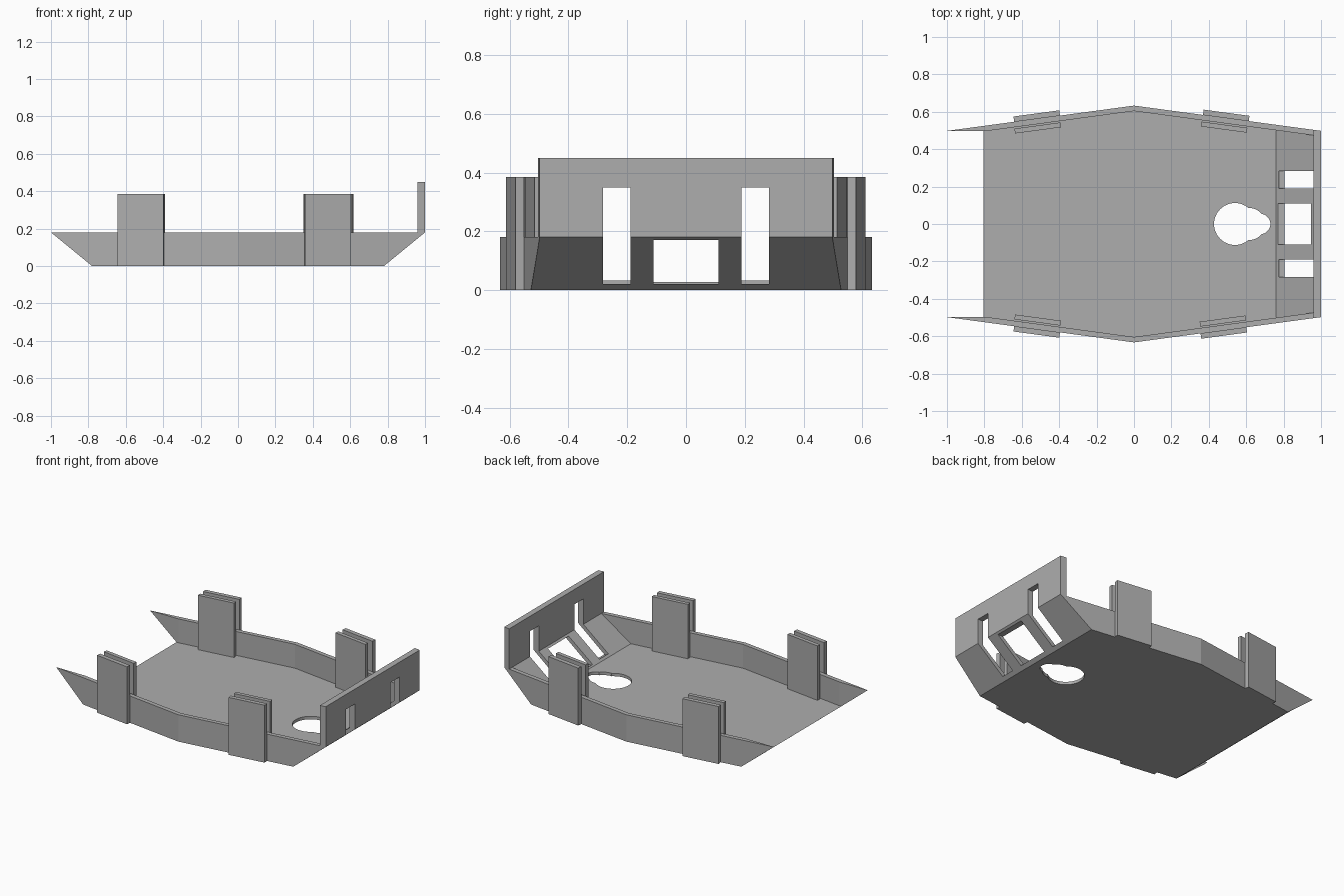
import bpy, bmesh, math
from mathutils import Vector

cube = bpy.data.objects.get("Cube")
if cube:
    bpy.data.objects.remove(cube, do_unlink=True)

grey = bpy.data.materials.new("plain grey")
grey.use_nodes = True
GREY = (0.42, 0.42, 0.42, 1)
grey.diffuse_color = GREY
grey.node_tree.nodes["Principled BSDF"].inputs["Base Color"].default_value = GREY


def finish(name, bm):
    bmesh.ops.recalc_face_normals(bm, faces=bm.faces)
    mesh = bpy.data.meshes.new(name)
    bm.to_mesh(mesh)
    bm.free()
    mesh.materials.append(grey)
    obj = bpy.data.objects.new(name, mesh)
    bpy.context.collection.objects.link(obj)
    return obj


def prism(name, points, vector):
    """Extrude a closed 3D outline along a vector."""
    bm = bmesh.new()
    face = bm.faces.new([bm.verts.new(p) for p in points])
    ext = bmesh.ops.extrude_face_region(bm, geom=[face])
    moved = [v for v in ext["geom"] if isinstance(v, bmesh.types.BMVert)]
    bmesh.ops.translate(bm, verts=moved, vec=Vector(vector))
    return finish(name, bm)


def side_prism(name, profile):
    return prism(name, [(x, -0.8, z) for x, z in profile], (0, 1.6, 0))


def plan_prism(name, half):
    """Mirror a half outline across y = 0 and extrude it upwards."""
    pts = half + [(x, -y) for x, y in reversed(half)]
    return prism(name, [(x, y, -0.1) for x, y in pts], (0, 0, 0.9))


def box(name, centre, size, angle=0):
    bm = bmesh.new()
    bmesh.ops.create_cube(bm, size=1)
    for v in bm.verts:
        v.co = Vector(a * b for a, b in zip(v.co, size))
    obj = finish(name, bm)
    obj.location = centre
    obj.rotation_euler.z = angle
    return obj


def boolean(obj, cutter, operation):
    mod = obj.modifiers.new("cut", "BOOLEAN")
    mod.operation = operation
    mod.solver = "EXACT"
    mod.object = cutter
    cutter.hide_render = True
    bpy.context.view_layer.update()
    bpy.context.view_layer.objects.active = obj
    bpy.ops.object.modifier_apply(modifier=mod.name)
    bpy.data.objects.remove(cutter, do_unlink=True)


# Hull body: side profile limited by the six-sided plan
hull = side_prism("hull", [(-0.78, 0), (0.78, 0), (1, 0.18), (1, 0.45),
                           (0.96, 0.45), (0.96, 0.18), (-1, 0.18)])
boolean(hull, plan_prism("plan", [(-1.1, 0.4845), (0, 0.633), (1.1, 0.4845)]), "INTERSECT")

# Hollow interior, leaving floor, side walls, ramp and end wall
cavity = side_prism("cavity", [(-1.2, 0.02), (0.76, 0.02), (0.96, 0.18),
                               (0.96, 0.6), (-1.2, 0.6)])
boolean(cavity, plan_prism("inner_plan", [(-1.3, 0.497), (-0.79, 0.497),
                                          (0, 0.604), (1.1, 0.455)]), "INTERSECT")
boolean(hull, cavity, "DIFFERENCE")

# Keyhole opening in the floor
for x, r in [(0.54, 0.112), (0.615, 0.086), (0.675, 0.054)]:
    bm = bmesh.new()
    bmesh.ops.create_cone(bm, cap_ends=True, segments=48, radius1=r, radius2=r, depth=0.1)
    hole = finish("hole", bm)
    hole.location.x = x
    boolean(hull, hole, "DIFFERENCE")

# Openings through the ramp and end wall
boolean(hull, box("window", (0.94, 0, 0.095), (0.34, 0.22, 0.15)), "DIFFERENCE")
for side in (-1, 1):
    boolean(hull, box("slot", (0.94, side * 0.236, 0.185), (0.33, 0.094, 0.33)), "DIFFERENCE")

# Paired upright tabs clasping the side walls
TILT = math.atan(0.135)
for end, side, outer_x, inner_x in [("front", 1, -0.52, -0.515), ("front", -1, -0.52, -0.515),
                                    ("rear", 1, 0.493, 0.482), ("rear", -1, 0.48, 0.475)]:
    label = end + ("_left" if side > 0 else "_right")
    angle = TILT * side * (1 if outer_x < 0 else -1)
    y = 0.647 - 0.135 * abs(outer_x)
    box(label + "_outer_tab", (outer_x, side * y, 0.1925), (0.247, 0.029, 0.385), angle)
    y = 0.583 - 0.135 * abs(inner_x)
    box(label + "_inner_tab", (inner_x, side * y, 0.2), (0.247, 0.026, 0.37), angle)
